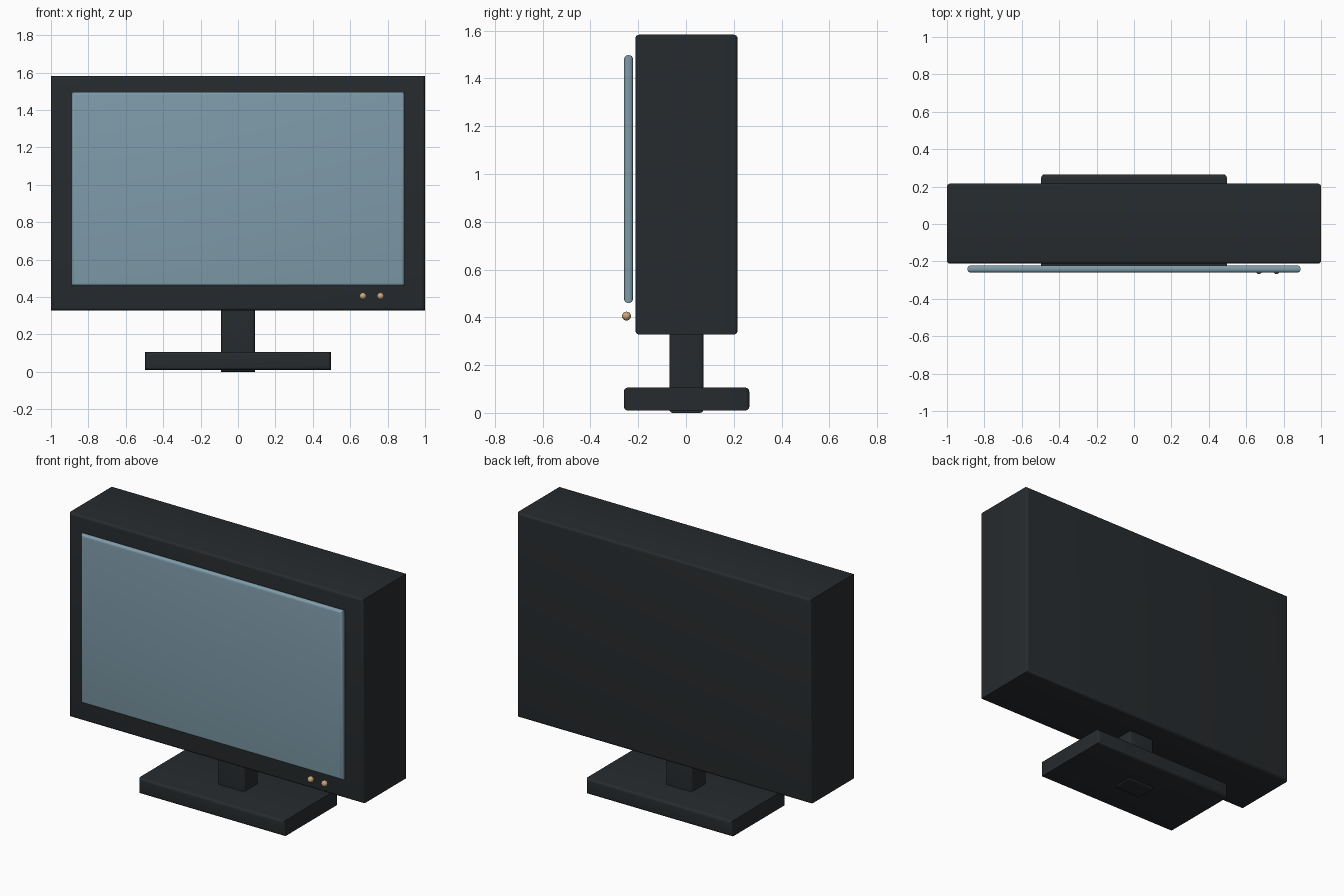
import bpy, bmesh

if "Cube" in bpy.data.objects:
    bpy.data.objects.remove(bpy.data.objects["Cube"])


def material(name, color):
    m = bpy.data.materials.new(name)
    m.diffuse_color = color
    m.use_nodes = True
    m.node_tree.nodes["Principled BSDF"].inputs["Base Color"].default_value = m.diffuse_color
    return m


DARK = material("dark_plastic", (0.02, 0.024, 0.027, 1))
GLASS = material("screen_glass", (0.21, 0.33, 0.40, 1))
BRASS = material("button_tan", (0.58, 0.38, 0.2, 1))


def finish(name, bm, mat):
    mesh = bpy.data.meshes.new(name)
    bm.to_mesh(mesh)
    bm.free()
    mesh.materials.append(mat)
    obj = bpy.data.objects.new(name, mesh)
    bpy.context.collection.objects.link(obj)
    bpy.ops.object.select_all(action='DESELECT')
    obj.select_set(True)
    bpy.context.view_layer.objects.active = obj
    bpy.ops.object.shade_smooth_by_angle()
    return obj


def slab(name, half_x, y, z, bevel, mat):
    """Rectangle in XZ extruded along Y, with rounded front and back rims."""
    bm = bmesh.new()
    bmesh.ops.create_cube(bm, size=1)
    for v in bm.verts:
        v.co.x *= 2 * half_x
        v.co.y = y[0] if v.co.y < 0 else y[1]
        v.co.z = z[0] if v.co.z < 0 else z[1]
    rims = [e for e in bm.edges
            if abs(e.verts[0].co.y - e.verts[1].co.y) < 1e-5]
    bmesh.ops.bevel(bm, geom=rims, offset=bevel, offset_type='OFFSET',
                    segments=4, profile=0.5, affect='EDGES')
    return finish(name, bm, mat)


# Housing, floating screen panel and stand
slab("housing", 1.0, (-0.212, 0.216), (0.328, 1.583), 0.017, DARK)
slab("screen", 0.89, (-0.259, -0.222), (0.46, 1.497), 0.016, GLASS)
slab("stand_neck", 0.09, (-0.07, 0.073), (0.0, 0.36), 0.015, DARK)
slab("stand_base", 0.496, (-0.26, 0.265), (0.01, 0.106), 0.017, DARK)

# Round buttons below the screen
for i, x in enumerate((0.668, 0.762)):
    bm = bmesh.new()
    bmesh.ops.create_uvsphere(bm, u_segments=24, v_segments=12, radius=0.0185)
    obj = finish(f"button_{i + 1}", bm, BRASS)
    obj.location = (x, -0.249, 0.405)
